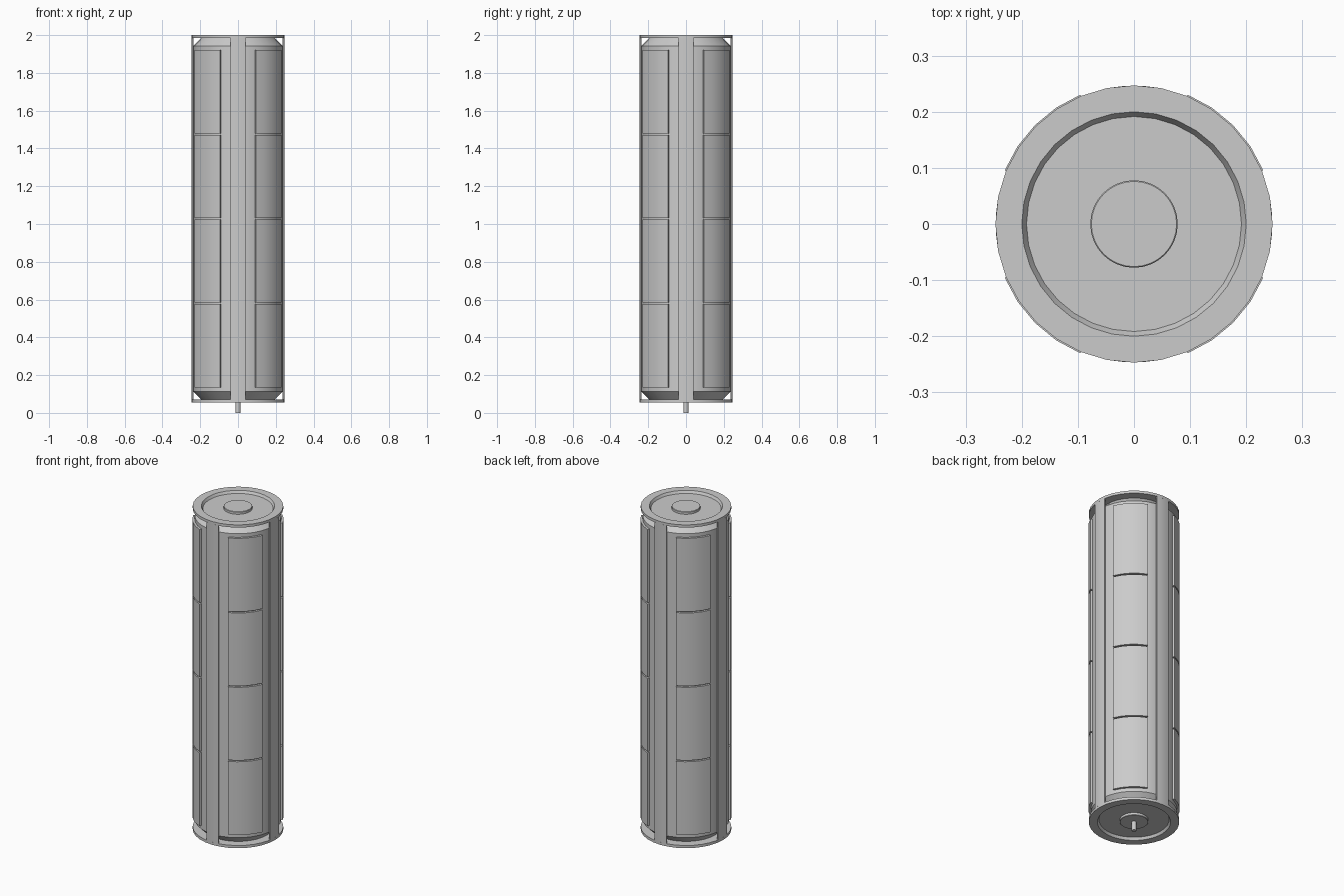
import bpy, bmesh, math

if "Cube" in bpy.data.objects:
    bpy.data.objects.remove(bpy.data.objects["Cube"])

SEG = 32
MID = 1.0275  # mid height between the two end rings


def finish(name, bm):
    bmesh.ops.recalc_face_normals(bm, faces=bm.faces)
    me = bpy.data.meshes.new(name)
    bm.to_mesh(me)
    bm.free()
    ob = bpy.data.objects.new(name, me)
    bpy.context.collection.objects.link(ob)
    bpy.ops.object.select_all(action='DESELECT')
    ob.select_set(True)
    bpy.context.view_layer.objects.active = ob
    bpy.ops.object.shade_smooth_by_angle(angle=math.radians(30))
    return ob


def lathe(name, profile, closed=False, seg=SEG):
    """Revolve (radius, z) points about z; open profiles get end caps."""
    bm = bmesh.new()
    rings = [[bm.verts.new((r * math.cos(2 * math.pi * i / seg),
                            r * math.sin(2 * math.pi * i / seg), z))
              for i in range(seg)] for r, z in profile]
    pairs = list(zip(rings, rings[1:]))
    if closed:
        pairs.append((rings[-1], rings[0]))
    else:
        bm.faces.new(rings[0])
        bm.faces.new(rings[-1])
    for a, b in pairs:
        for i in range(seg):
            j = (i + 1) % seg
            bm.faces.new((a[i], a[j], b[j], b[i]))
    return finish(name, bm)


def curved_plate(name, centre, half, r0, r1, z0, z1, steps=4):
    """Shell sector between two radii, angles in degrees."""
    bm = bmesh.new()
    cols = []
    for i in range(steps + 1):
        a = math.radians(centre - half + 2 * half * i / steps)
        cols.append([bm.verts.new((r * math.cos(a), r * math.sin(a), z))
                     for r, z in ((r0, z0), (r1, z0), (r1, z1), (r0, z1))])
    for a, b in zip(cols, cols[1:]):
        for k in range(4):
            m = (k + 1) % 4
            bm.faces.new((a[k], a[m], b[m], b[k]))
    bm.faces.new(cols[0])
    bm.faces.new(cols[-1])
    return finish(name, bm)


# Main drum with chamfered ends
lathe("drum", [(0.193, 0.07), (0.236, 0.113), (0.236, 1.942), (0.193, 1.985)])

# End rings with sloped inner lip, recessed end plates and central caps
for label, s in (("top", 1), ("bottom", -1)):
    def z(v):
        return v if s > 0 else 2 * MID - v
    lathe(label + "_ring", [(0.247, z(1.984)), (0.247, z(2.0)), (0.2, z(2.0)),
                            (0.191, z(1.984))], closed=True)
    lathe(label + "_cap", [(0.078, z(1.98)), (0.078, z(1.998)), (0.076, z(2.0))])

# Pin under the base
lathe("base_pin", [(0.013, 0.0), (0.013, 0.07)], seg=16)

# Four stand-off rails and four columns of raised panels
edges = [0.135, 0.58, 1.0275, 1.475, 1.92]
gap = 0.004
for q in range(4):
    curved_plate(f"rail_{q}", q * 90, 9.5, 0.238, 0.2465, 0.07, 1.985)
    for k in range(4):
        lo = edges[k] + (gap if k else 0)
        hi = edges[k + 1] - (gap if k < 3 else 0)
        curved_plate(f"panel_{q}_{k}", 45 + q * 90, 22.5, 0.23, 0.2495, lo, hi)
